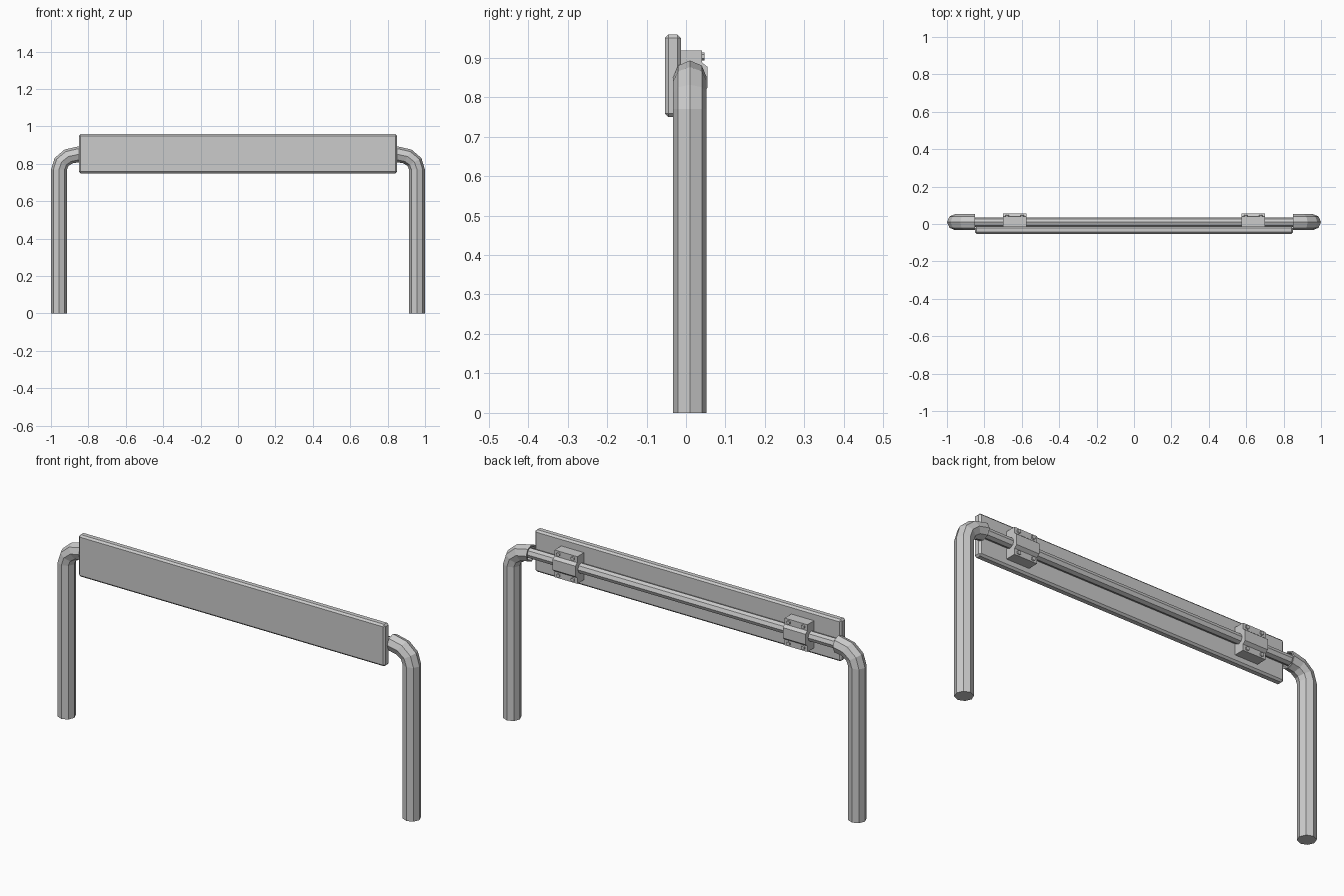
import bpy, bmesh
from math import sin, cos, pi, radians
from mathutils import Vector

if "Cube" in bpy.data.objects:
    bpy.data.objects.remove(bpy.data.objects["Cube"])

ROD_Y, ROD_Z = 0.01, 0.85


def finish(name, bm):
    bmesh.ops.recalc_face_normals(bm, faces=bm.faces)
    me = bpy.data.meshes.new(name)
    bm.to_mesh(me)
    bm.free()
    ob = bpy.data.objects.new(name, me)
    bpy.context.collection.objects.link(ob)
    return ob


def sweep(name, stations, sides=8):
    """Stations: (centre, in-plane normal, radius); tube lies in an XZ plane."""
    bm = bmesh.new()
    rings = []
    for c, n, r in stations:
        ring = []
        for i in range(sides):
            a = 2 * pi * i / sides
            ring.append(bm.verts.new(Vector(c) + r * (Vector(n) * cos(a) + Vector((0, sin(a), 0)))))
        rings.append(ring)
    for p, q in zip(rings, rings[1:]):
        for i in range(sides):
            j = (i + 1) % sides
            bm.faces.new((p[i], p[j], q[j], q[i]))
    bm.faces.new(rings[0])
    bm.faces.new(rings[-1])
    return finish(name, bm)


def leg(name, s):
    # Upright, elbow of three segments, then a rim and shallow socket for the rod
    r = 0.0425
    st = [((s * 0.957, ROD_Y, 0), (s, 0, 0), r)]
    for k in range(4):
        a = radians(30 * k)
        n = Vector((s * cos(a), 0, sin(a))).normalized()
        st.append(((s * (0.857 + 0.10 * cos(a)), ROD_Y, 0.77 + 0.08 * sin(a)), n, r))
    for x, rad in ((0.85, r), (0.85, 0.035), (0.875, 0.035)):
        st.append(((s * x, ROD_Y, ROD_Z), (0, 0, 1), rad))
    sweep(name, st)


def clamp(name, x):
    # Upper half profile (y, z offset) mirrored, with a raised saddle over the rod
    half = [(-0.014, 0.068), (0.04, 0.068), (0.04, 0.038), (0.055, 0.026)]
    prof = half + [(y, -z) for y, z in reversed(half)]
    bm = bmesh.new()
    ends = [[bm.verts.new((x + d, y, ROD_Z + z)) for y, z in prof] for d in (-0.063, 0.063)]
    n = len(prof)
    for i in range(n):
        j = (i + 1) % n
        bm.faces.new((ends[0][i], ends[0][j], ends[1][j], ends[1][i]))
    for e in ends:
        bm.faces.new(e)
    finish(name, bm)
    # Four screw heads on the flanges
    for dx in (-0.04, 0.04):
        for dz in (-0.053, 0.053):
            bpy.ops.mesh.primitive_cylinder_add(
                vertices=6, radius=0.01, depth=0.01,
                location=(x + dx, 0.042, ROD_Z + dz), rotation=(pi / 2, 0, 0))
            bpy.context.object.name = name + "_screw"


# Legs and clamps on both sides
for side, s in (("left", -1), ("right", 1)):
    leg(side + "_leg", s)
    clamp(side + "_clamp", s * 0.638)

# Cross rod
sweep("rod", [((x, ROD_Y, ROD_Z), (0, 0, 1), 0.025) for x in (-0.876, 0.876)])

# Chamfered plank
bm = bmesh.new()
bmesh.ops.create_cube(bm, size=1)
for v in bm.verts:
    v.co = Vector((v.co.x * 1.7, v.co.y * 0.04 - 0.033, v.co.z * 0.21 + 0.854))
bmesh.ops.bevel(bm, geom=bm.edges[:], offset=0.009, segments=1, affect='EDGES')
finish("plank", bm)
